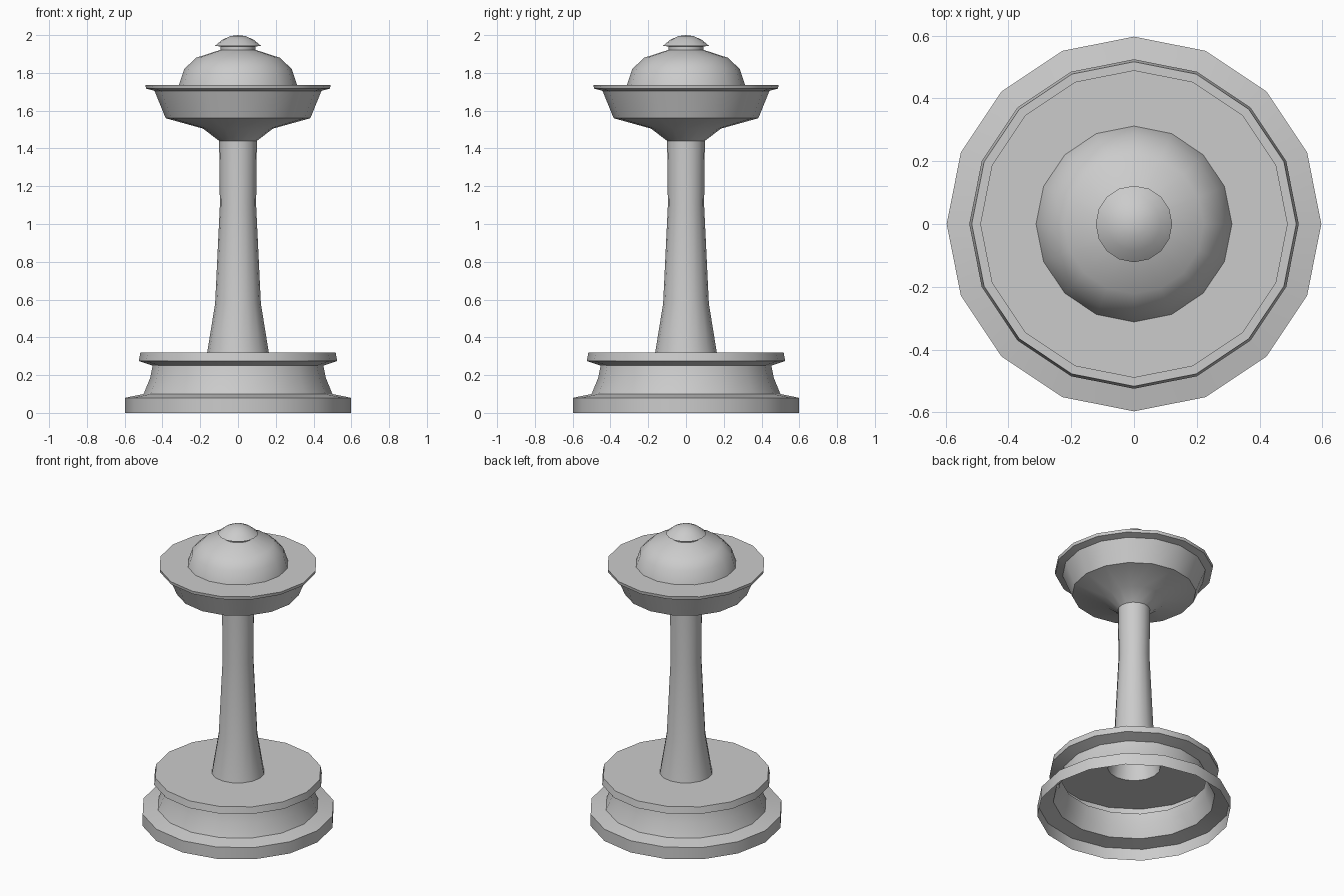
import bpy, bmesh, math

if "Cube" in bpy.data.objects:
    bpy.data.objects.remove(bpy.data.objects["Cube"])

SIDES = 16


def lathe(name, profile):
    """Revolve an open (radius, height) profile around z as a thin shell."""
    bm = bmesh.new()
    rings = []
    for r, z in profile:
        if r == 0:
            rings.append([bm.verts.new((0, 0, z))] * SIDES)
        else:
            rings.append([bm.verts.new((r * math.cos(2 * math.pi * i / SIDES),
                                        r * math.sin(2 * math.pi * i / SIDES), z))
                          for i in range(SIDES)])
    for low, high in zip(rings, rings[1:]):
        for i in range(SIDES):
            j = (i + 1) % SIDES
            corners = [low[i], low[j], high[j], high[i]]
            bm.faces.new(list(dict.fromkeys(corners)))
    mesh = bpy.data.meshes.new(name)
    bm.to_mesh(mesh)
    bm.free()
    obj = bpy.data.objects.new(name, mesh)
    bpy.context.collection.objects.link(obj)
    bpy.ops.object.select_all(action='DESELECT')
    obj.select_set(True)
    bpy.context.view_layer.objects.active = obj
    bpy.ops.object.shade_smooth_by_angle(angle=math.radians(30))
    return obj


# Stepped base, hollow underneath
lathe("base", [(0.597, 0), (0.597, 0.08), (0.5, 0.10), (0.465, 0.185), (0.452, 0.25),
               (0.525, 0.275), (0.517, 0.32), (0.163, 0.32)])

# Tapering column, open inside
lathe("column", [(0.163, 0.32), (0.121, 0.58), (0.096, 1.10), (0.1, 1.44)])

# Bowl with a thin flared brim
lathe("bowl", [(0.1, 1.44), (0.185, 1.505), (0.383, 1.56), (0.442, 1.705),
               (0.487, 1.717), (0.49, 1.737), (0.312, 1.737)])

# Dome rising from the bowl
lathe("dome", [(0.312, 1.737), (0.285, 1.82), (0.222, 1.88), (0.092, 1.922)])

# Small button on a short neck
lathe("top_knob", [(0.092, 1.922), (0.092, 1.94), (0.122, 1.943), (0.085, 1.974),
                   (0.04, 1.995), (0, 2.0)])
